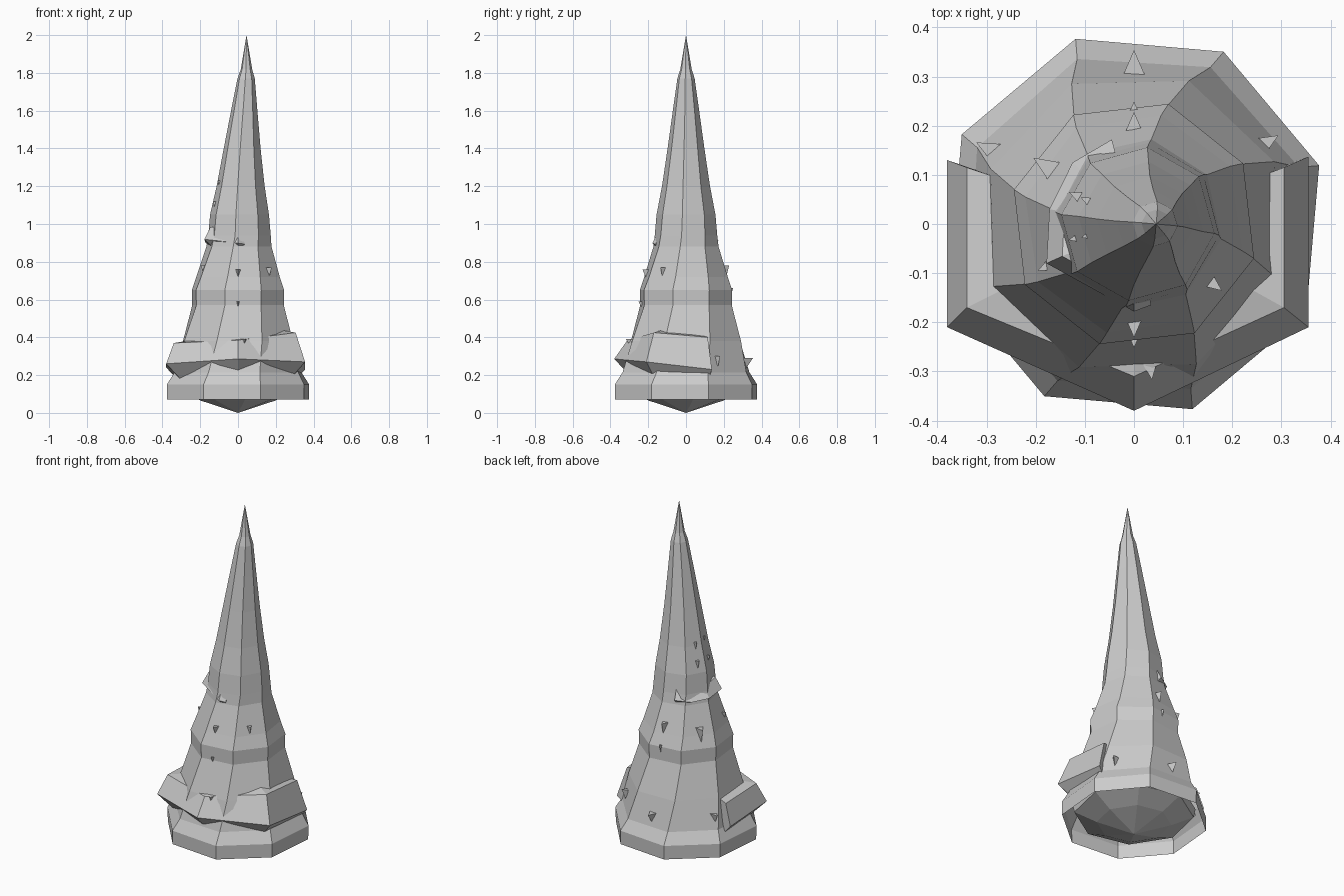
import bpy, math
from math import radians, cos, sin, atan2
from mathutils import Vector


def make_object(name, verts, faces):
    mesh = bpy.data.meshes.new(name)
    mesh.from_pydata([tuple(v) for v in verts], [], faces)
    mesh.update()
    obj = bpy.data.objects.new(name, mesh)
    bpy.context.collection.objects.link(obj)
    return obj


def loft(name, rows, apex, flip=False, sides=8):
    """Rings of (z, radius, centre x, twist in degrees) closed by a point."""
    verts, faces = [], []
    for z, r, cx, turn in rows:
        for k in range(sides):
            a = radians(turn + k * 360 / sides)
            verts.append((cx + r * cos(a), r * sin(a), z))
    for i in range(len(rows) - 1):
        for k in range(sides):
            n = (k + 1) % sides
            faces.append((i * sides + k, i * sides + n,
                          (i + 1) * sides + n, (i + 1) * sides + k))
    last, tip = (len(rows) - 1) * sides, len(verts)
    verts.append(apex)
    faces += [(last + k, last + (k + 1) % sides, tip) for k in range(sides)]
    if flip:
        faces = [f[::-1] for f in faces]
    return make_object(name, verts, faces)


def band(name, sections):
    """Wedge-shaped band swept through a few four-point sections."""
    verts = [p for s in sections for p in s]
    faces = [(3, 2, 1, 0)]
    for i in range(len(sections) - 1):
        for k in range(4):
            n = (k + 1) % 4
            faces.append((i * 4 + k, i * 4 + n, i * 4 + 4 + n, i * 4 + 4 + k))
    e = (len(sections) - 1) * 4
    faces.append((e, e + 1, e + 2, e + 3))
    return make_object(name, verts, faces)


# Twisted eight-sided spire, open at the bottom
spire = [
    (0.07, 0.393, 0.00, 17.5), (0.15, 0.395, 0.00, 17.5),
    (0.215, 0.355, 0.00, 19), (0.38, 0.312, 0.00, 24),
    (0.57, 0.252, 0.00, 29), (0.65, 0.254, 0.00, 29),
    (0.72, 0.228, 0.00, 31), (0.88, 0.175, 0.005, 35),
    (0.94, 0.167, 0.008, 37), (1.05, 0.157, 0.008, 38),
    (1.20, 0.128, 0.014, 38), (1.40, 0.098, 0.022, 39),
    (1.60, 0.070, 0.033, 40), (1.77, 0.046, 0.043, 40),
    (1.82, 0.030, 0.045, 40),
]
loft("spire", spire, (0.045, 0, 2.0))

# Shallow pointed core below the open skirt
loft("underside_core", [(0.17, 0.33, 0, 10), (0.12, 0.32, 0, 10),
                        (0.065, 0.20, 0, 10)], (0, 0, 0), flip=True)


# Heavy collar around front and sides: outer lip, upper lip, inner top, inner bottom
def collar_section(x, y, lip, ux, uy, top):
    return [(x, y, lip), (ux, uy, top),
            (ux * 0.72, uy * 0.72, top + 0.015), (x * 0.78, y * 0.78, lip - 0.09)]


collar = [
    collar_section(-0.38, 0.13, 0.24, -0.34, 0.115, 0.36),
    collar_section(-0.38, -0.21, 0.26, -0.34, -0.17, 0.37),
    collar_section(0.00, -0.38, 0.286, 0.00, -0.31, 0.385),
    collar_section(0.355, -0.21, 0.27, 0.305, -0.17, 0.425),
    collar_section(0.355, 0.137, 0.23, 0.305, 0.115, 0.40),
]
band("collar", [s[::-1] for s in collar])


# Small ridge on the left, pinched at its back corner
def ridge_section(x, y, z, h):
    return [(x, y, z - h * 0.2), (x * 0.82, y * 0.82, z + h),
            (x * 0.5, y * 0.5, z + h), (x * 0.75, y * 0.75, z - h)]


ridge = [
    ridge_section(0.035, -0.165, 0.90, 0.03),
    ridge_section(0.00, -0.178, 0.91, 0.055),
    ridge_section(-0.178, -0.08, 0.93, 0.055),
    ridge_section(-0.172, 0.03, 0.91, 0.045),
    ridge_section(-0.125, 0.125, 0.905, 0.015),
    ridge_section(-0.045, 0.172, 0.92, 0.05),
]
band("left_ridge", [s[::-1] for s in ridge])


# Small thorns scattered over the faces
def thorn(name, x, y, z, w, h):
    a = atan2(y, x)
    out, side = Vector((cos(a), sin(a), 0)), Vector((-sin(a), cos(a), 0))
    p = Vector((x, y, z))
    verts = [p + out * w * 0.8, p - out * w * 1.5 + side * w,
             p - out * w * 1.5 - side * w, p - out * w * 0.3 - Vector((0, 0, h))]
    make_object(name, verts, [(0, 1, 2), (0, 3, 1), (0, 2, 3), (1, 3, 2)])


thorns = [
    (0.0, -0.215, 0.76, 0.02, 0.05), (0.0, -0.24, 0.59, 0.015, 0.03),
    (0.165, -0.125, 0.77, 0.022, 0.07), (-0.185, -0.09, 0.78, 0.015, 0.06),
    (0.0, 0.33, 0.29, 0.03, 0.05), (0.0, 0.212, 0.78, 0.02, 0.09),
    (0.0, 0.235, 0.66, 0.018, 0.06), (-0.19, 0.125, 0.76, 0.022, 0.09),
    (-0.30, 0.155, 0.30, 0.03, 0.06), (0.28, 0.172, 0.30, 0.02, 0.06),
    (0.17, 0.105, 0.77, 0.015, 0.05), (-0.122, 0.06, 1.12, 0.014, 0.05),
    (-0.10, 0.05, 1.22, 0.012, 0.05), (-0.122, -0.03, 1.12, 0.014, 0.06),
    (-0.098, -0.025, 1.23, 0.012, 0.05), (0.035, -0.305, 0.39, 0.015, 0.03),
]
for i, t in enumerate(thorns):
    thorn(f"thorn_{i + 1}", *t)
